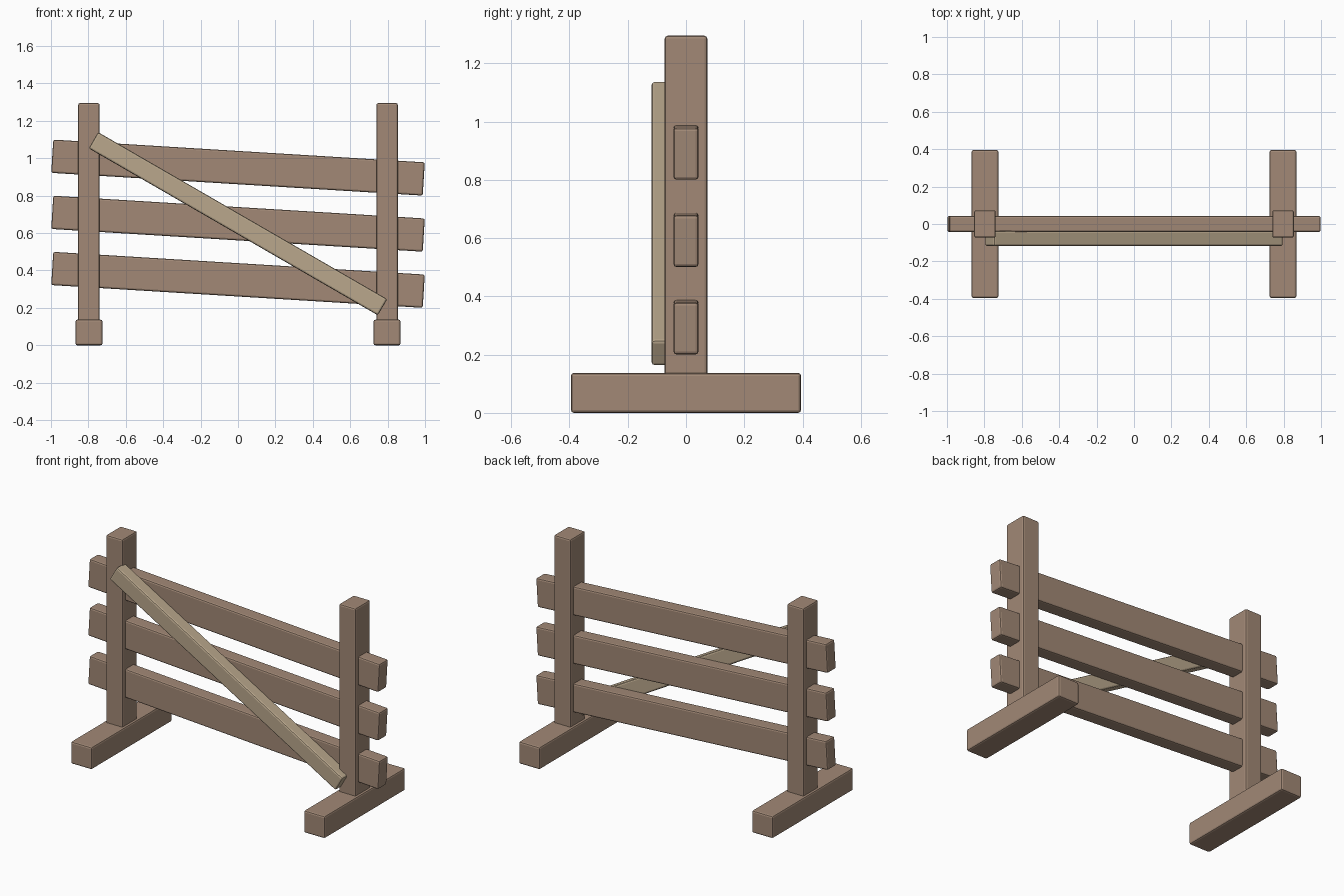
import bpy
from math import radians

cube = bpy.data.objects.get("Cube")
if cube:
    bpy.data.objects.remove(cube, do_unlink=True)


def make_material(name, colour):
    mat = bpy.data.materials.new(name)
    mat.use_nodes = True
    mat.diffuse_color = colour
    mat.node_tree.nodes["Principled BSDF"].inputs["Base Color"].default_value = colour
    return mat


brown_wood = make_material("brown wood", (0.36, 0.25, 0.182, 1))
pale_wood = make_material("pale wood", (0.49, 0.39, 0.265, 1))


def beam(name, size, centre, mat, tilt=0):
    """Squared timber with softened edges, tilted about the y axis."""
    bpy.ops.mesh.primitive_cube_add(size=1)
    obj = bpy.context.object
    obj.name = name
    obj.scale = size
    bpy.ops.object.transform_apply(location=False, rotation=False, scale=True)
    obj.location = centre
    obj.rotation_euler.y = radians(tilt)
    obj.data.materials.append(mat)
    bevel = obj.modifiers.new("soft edges", "BEVEL")
    bevel.width = 0.01
    bevel.segments = 2
    return obj


# Upright posts standing on cross feet
for side, x in (("right", -0.797), ("left", 0.797)):
    beam(f"{side}_foot", (0.144, 0.79, 0.137), (x, 0, 0.0685), brown_wood)
    beam(f"{side}_post", (0.115, 0.146, 1.17), (x, 0, 0.71), brown_wood)

# Sloping rails passing through the posts
for name, z in (("lower", 0.35), ("middle", 0.65), ("upper", 0.95)):
    beam(f"{name}_rail", (1.99, 0.086, 0.178), (0, 0, z), brown_wood, tilt=3.5)

# Diagonal brace across the front
beam("diagonal_brace", (1.785, 0.08, 0.1), (0, -0.078, 0.65), pale_wood, tilt=30)
